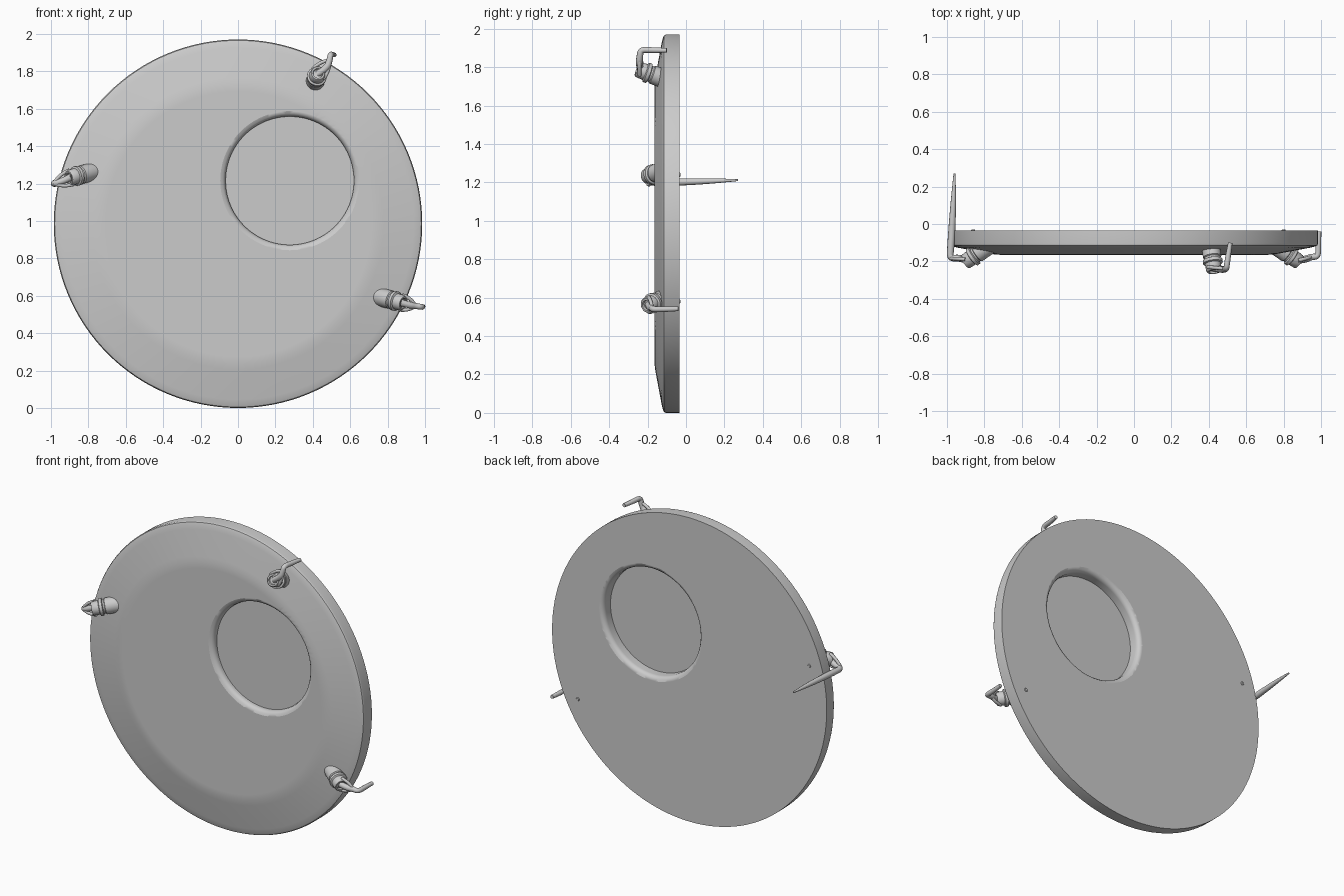
import bpy, bmesh, math
from mathutils import Vector

if "Cube" in bpy.data.objects:
    bpy.data.objects.remove(bpy.data.objects["Cube"])


def smooth(obj, angle=35):
    bpy.ops.object.select_all(action='DESELECT')
    obj.select_set(True)
    bpy.context.view_layer.objects.active = obj
    bpy.ops.object.shade_smooth_by_angle(angle=math.radians(angle))


def lathe(name, profile, origin, axis, segs):
    """Closed solid of revolution: profile is (radius, distance along axis)."""
    rot = Vector(axis).to_track_quat('Z', 'Y')
    bm = bmesh.new()
    rings = []
    for r, h in profile:
        ring = []
        for i in range(segs):
            a = 2 * math.pi * i / segs
            p = Vector((r * math.cos(a), r * math.sin(a), h))
            ring.append(bm.verts.new(Vector(origin) + rot @ p))
        rings.append(ring)
    for a, b in zip(rings, rings[1:]):
        for i in range(segs):
            j = (i + 1) % segs
            bm.faces.new((a[i], a[j], b[j], b[i]))
    bm.faces.new(rings[0][::-1])
    bm.faces.new(rings[-1])
    bmesh.ops.recalc_face_normals(bm, faces=bm.faces)
    me = bpy.data.meshes.new(name)
    bm.to_mesh(me)
    bm.free()
    obj = bpy.data.objects.new(name, me)
    bpy.context.collection.objects.link(obj)
    return obj


def rod(name, points, thickness):
    """Tapered bent rod: points are (x, y, z, relative radius)."""
    cu = bpy.data.curves.new(name, 'CURVE')
    cu.dimensions = '3D'
    cu.bevel_depth = thickness
    cu.bevel_resolution = 3
    cu.resolution_u = 6
    cu.use_fill_caps = True
    sp = cu.splines.new('NURBS')
    sp.points.add(len(points) - 1)
    for p, (x, y, z, r) in zip(sp.points, points):
        p.co = (x, y, z, 1)
        p.radius = r
    sp.order_u = 3
    sp.use_endpoint_u = True
    obj = bpy.data.objects.new(name, cu)
    bpy.context.collection.objects.link(obj)
    bpy.ops.object.select_all(action='DESELECT')
    obj.select_set(True)
    bpy.context.view_layer.objects.active = obj
    bpy.ops.object.convert(target='MESH')
    smooth(bpy.context.object, 50)


FRONT = (0, -1, 0)

# Shallow domed disc: flat back, short rim, sloping front and flat plateau
disc = lathe("disc", [(0.985, 0.035), (0.985, 0.105), (0.98, 0.115), (0.965, 0.121),
                      (0.94, 0.127), (0.78, 0.157), (0.75, 0.162), (0.71, 0.165)],
             (0, 0, 0.985), FRONT, 128)

# Off-centre round opening with rounded lips
hole = (0.277, 0, 1.215)
cutter = lathe("opening_cutter", [(0.372, 0.02), (0.372, 0.035), (0.357, 0.041), (0.347, 0.052),
                                  (0.343, 0.067), (0.343, 0.133), (0.347, 0.148),
                                  (0.357, 0.159), (0.372, 0.165), (0.372, 0.19)],
               hole, FRONT, 96)
cut = disc.modifiers.new("opening", 'BOOLEAN')
cut.object = cutter
cut.operation = 'DIFFERENCE'
cut.solver = 'EXACT'
bpy.context.view_layer.objects.active = disc
bpy.ops.object.modifier_apply(modifier="opening")
bpy.data.objects.remove(cutter)
smooth(disc)
disc.modifiers.new("even_shading", 'WEIGHTED_NORMAL').keep_sharp = True

# Thin pane set inside the opening
smooth(lathe("pane", [(0.343, 0.112), (0.343, 0.122)], hole, FRONT, 96))

# Three clips: stepped post, side yoke and bent lever
clips = {
    "top": ((0.41, -0.11, 1.738), (0.428, -0.255, 1.79),
            [(0.425, -0.235, 1.785, 1.1), (0.475, -0.245, 1.815, 1.1), (0.49, -0.24, 1.86, 1),
             (0.495, -0.235, 1.892, 0.9), (0.503, -0.17, 1.888, 0.9), (0.515, -0.10, 1.888, 0.7)]),
    "left": ((-0.785, -0.12, 1.26), (-0.905, -0.205, 1.23),
             [(-0.89, -0.195, 1.235, 1.1), (-0.93, -0.18, 1.215, 1.1), (-0.985, -0.185, 1.20, 1),
              (-0.98, -0.13, 1.20, 1.15), (-0.972, 0.0, 1.203, 1.1),
              (-0.964, 0.15, 1.208, 0.8), (-0.96, 0.27, 1.212, 0.3)]),
    "right": ((0.765, -0.12, 0.592), (0.885, -0.205, 0.56),
              [(0.87, -0.195, 0.563, 1.1), (0.915, -0.19, 0.55, 1.1), (0.95, -0.175, 0.545, 1),
               (0.985, -0.175, 0.54, 0.9), (0.985, -0.11, 0.54, 0.9), (0.99, -0.04, 0.542, 0.7)]),
}
for side, (base, tip, path) in clips.items():
    base, tip = Vector(base), Vector(tip)
    axis = (tip - base)
    n = axis.length
    axis.normalize()
    post = [(0.045, -0.03), (0.05, 0.0), (0.049, 0.45 * n), (0.043, 0.48 * n), (0.043, 0.54 * n),
            (0.053, 0.57 * n), (0.053, 0.68 * n), (0.043, 0.71 * n), (0.041, 0.96 * n),
            (0.036, n), (0.027, n), (0.024, n - 0.012)]
    smooth(lathe(side + "_clip_post", post, base, axis, 32), 40)
    rod(side + "_clip_lever", path, 0.017)

    # Two yoke prongs hug the post and meet the lever
    joint = Vector(path[2][:3])
    across = axis.cross(joint - tip).normalized()
    root = tip - axis * 0.02
    for k, s in (("a", 1), ("b", -1)):
        q0 = root + across * s * 0.04
        q1 = q0.lerp(joint + across * s * 0.035, 0.6)
        rod(side + "_clip_yoke_" + k, [(*q0, 1), (*q1, 1), (*joint, 0.9)], 0.01)

# Small pin ends showing on the flat back
for side, x, z in (("right", 0.80, 0.58), ("left", -0.86, 1.24)):
    smooth(lathe(side + "_pin_end", [(0.008, 0.029), (0.011, 0.033), (0.011, 0.05)],
                 (x, 0, z), FRONT, 12))
